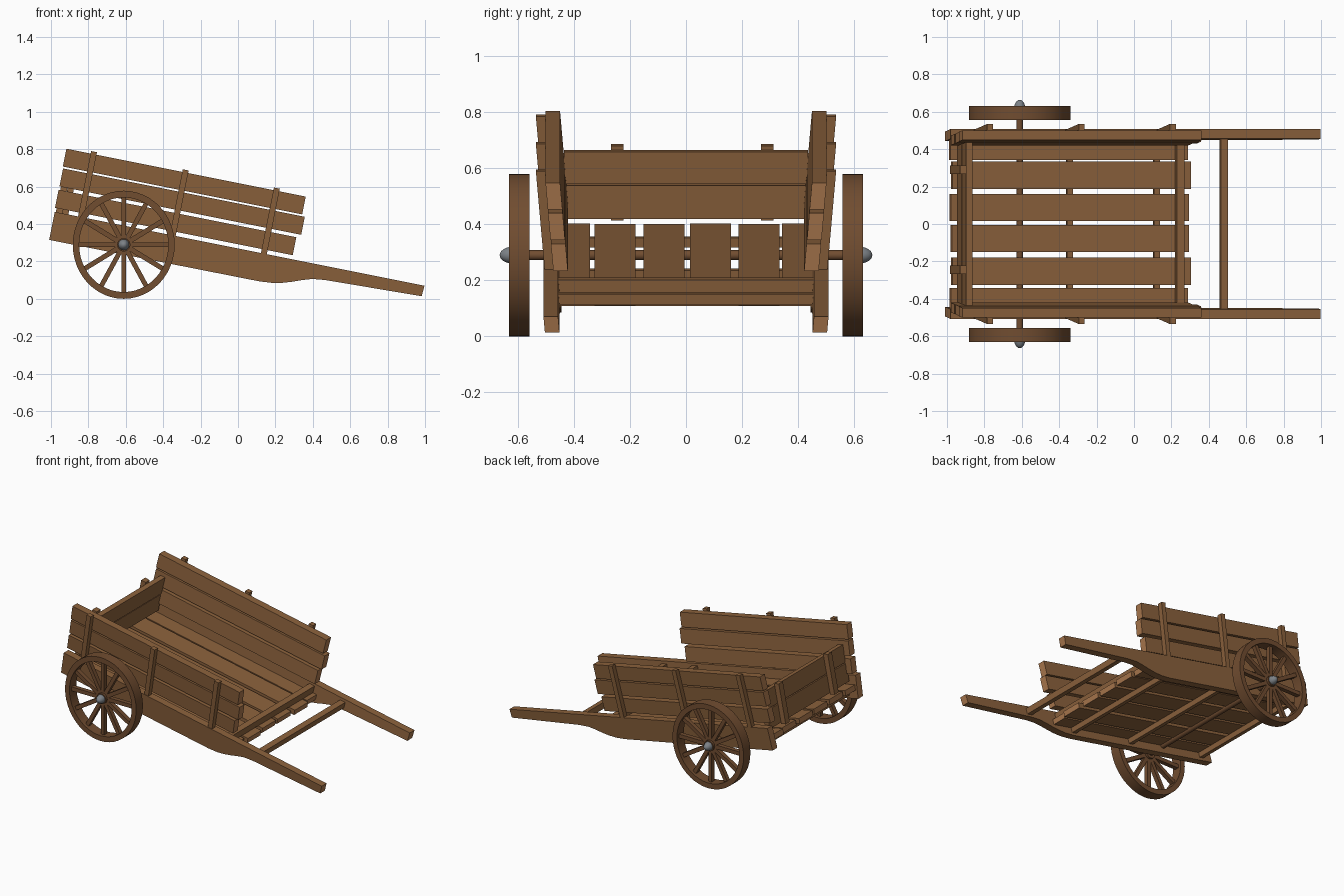
import bpy, bmesh, math
from mathutils import Vector, Matrix

if "Cube" in bpy.data.objects:
    bpy.data.objects.remove(bpy.data.objects["Cube"])

# ---- materials ----
def material(name, rgb):
    m = bpy.data.materials.new(name)
    m.diffuse_color = (*rgb, 1)
    m.use_nodes = True
    m.node_tree.nodes["Principled BSDF"].inputs["Base Color"].default_value = m.diffuse_color
    return m

WOOD = material("wood", (0.262, 0.122, 0.046))
END = material("end_grain", (0.40, 0.185, 0.075))
DARK = material("dark_wood", (0.165, 0.074, 0.030))
METAL = material("grey_metal", (0.20, 0.22, 0.24))

# ---- tilted cart frame: u runs along the bed, v is up from the shaft tops ----
TILT = math.radians(11.3)
C, S = math.cos(TILT), math.sin(TILT)
LEAN = 0.087  # outward lean of the sides

def cart(u, y, v):
    return Vector((-0.97 + u * C + v * S, y, 0.463 - u * S + v * C))

def finish(name, bm, mats, smooth=False):
    bmesh.ops.recalc_face_normals(bm, faces=bm.faces)
    me = bpy.data.meshes.new(name)
    bm.to_mesh(me)
    bm.free()
    ob = bpy.data.objects.new(name, me)
    bpy.context.collection.objects.link(ob)
    for m in mats:
        me.materials.append(m)
    if smooth:
        bpy.ops.object.select_all(action='DESELECT')
        ob.select_set(True)
        bpy.context.view_layer.objects.active = ob
        bpy.ops.object.shade_smooth_by_angle(angle=math.radians(35))
    return ob

def prism(name, profile, y, width, side=1, lean=0.0, ends=False):
    """Extrude a (u, v) profile across y in the cart frame; ends=True colours the end faces."""
    bm = bmesh.new()
    loops = [[bm.verts.new(cart(u, side * (y + d * width / 2 + lean * v), v)) for u, v in profile]
             for d in (-1, 1)]
    bm.faces.new(loops[0])
    bm.faces.new(loops[1][::-1])
    n = len(profile)
    for i in range(n):
        j = (i + 1) % n
        bm.faces.new((loops[0][i], loops[0][j], loops[1][j], loops[1][i]))
    bmesh.ops.recalc_face_normals(bm, faces=bm.faces)
    if ends:
        along = Vector((C, 0, -S))
        for f in bm.faces:
            if abs(f.normal.dot(along)) > 0.95:
                f.material_index = 1
    return finish(name, bm, [WOOD, END])

def box(name, u0, u1, v0, v1, y, width, **kw):
    return prism(name, [(u0, v0), (u1, v0), (u1, v1), (u0, v1)], y, width, **kw)

# ---- shafts, side planks and posts, mirrored left and right ----
SHAFT = [(-0.01, 0), (2.006, 0), (2.002, -0.058), (1.48, -0.074), (1.41, -0.082),
         (1.36, -0.098), (1.31, -0.117), (1.26, -0.133), (1.21, -0.144), (1.14, -0.15), (-0.01, -0.153)]
PLANKS = [(-0.015, 1.293, 0.022, 0.120), (-0.012, 1.306, 0.138, 0.236), (-0.015, 1.290, 0.246, 0.343)]
PLANKS[0] = (-0.013, 1.283, 0.022, 0.120)
for side, tag in ((-1, "right"), (1, "left")):
    prism(f"shaft_{tag}", SHAFT, 0.482, 0.052, side=side, lean=LEAN, ends=True)
    for i, (u0, u1, v0, v1) in enumerate(PLANKS):
        box(f"side_plank_{tag}_{i}", u0, u1, v0, v1, 0.445, 0.052, side=side, lean=LEAN, ends=True)
    for i, u in enumerate((0.133, 0.633, 1.13)):
        box(f"side_post_{tag}_{i}", u - 0.016, u + 0.016, -0.01, 0.357, 0.487, 0.034, side=side, lean=LEAN)

# ---- floor planks ----
FLOOR = [(0.405, 0.0, 1.295), (0.260, 0.012, 1.312), (0.088, 0.004, 1.302),
         (-0.078, 0.008, 1.302), (-0.253, 0.012, 1.312), (-0.405, 0.004, 1.295)]
for i, (y, u0, u1) in enumerate(FLOOR):
    box(f"floor_plank_{i}", u0, u1, -0.098, -0.062, y, 0.146 if abs(y) < 0.3 else 0.125, ends=True)

# ---- beams under the floor, front rail on the floor, bar between the shafts ----
for i, u in enumerate((0.07, 0.66, 1.135)):
    box(f"floor_beam_{i}", u - 0.016, u + 0.016, -0.132, -0.098, 0, 0.92)
box("front_rail", 1.226, 1.266, -0.062, -0.014, 0, 0.91)
box("shaft_crossbar", 1.466, 1.506, -0.058, -0.018, 0, 0.92)

# ---- tailboard with two posts ----
box("tailboard_lower", 0.03, 0.064, -0.034, 0.088, 0, 0.87)
box("tailboard_upper", 0.032, 0.066, 0.094, 0.211, 0, 0.87)
for i, y in enumerate((-0.245, 0.29)):
    box(f"tailboard_post_{i}", -0.004, 0.031, -0.045, 0.226, y, 0.044)

# ---- axle and wheels ----
AX, AZ = -0.611, 0.289
ALONG_Y = Matrix.Rotation(math.pi / 2, 4, 'X')

def cylinder(name, radius, length, y, mat, segs=16):
    bm = bmesh.new()
    bmesh.ops.create_cone(bm, cap_ends=True, segments=segs, radius1=radius, radius2=radius,
                          depth=length, matrix=Matrix.Translation((AX, y, AZ)) @ ALONG_Y)
    return finish(name, bm, [mat], True)

cylinder("axle", 0.018, 1.2, 0, DARK)

RX, RZ, SEG = 0.2725, 0.289, 48
for side, tag in ((-1, "right"), (1, "left")):
    yc = side * 0.594
    # rim: rectangular section swept round a slightly tall wheel
    bm = bmesh.new()
    rings = []
    for k in range(SEG):
        a = 2 * math.pi * k / SEG
        rings.append([bm.verts.new((AX + RX * r * math.cos(a), yc + dy, AZ + RZ * r * math.sin(a)))
                      for r, dy in ((1, -0.037), (1, 0.037), (0.875, 0.037), (0.875, -0.037))])
    for k in range(SEG):
        p, q = rings[k], rings[(k + 1) % SEG]
        for i in range(4):
            j = (i + 1) % 4
            bm.faces.new((p[i], p[j], q[j], q[i]))
    finish(f"wheel_rim_{tag}", bm, [DARK], True)

    # twelve spokes
    bm = bmesh.new()
    for k in range(12):
        a = math.pi * k / 6
        m = (Matrix.Translation((AX, yc, AZ)) @ Matrix.Diagonal((RX, 1, RZ, 1))
             @ Matrix.Rotation(a, 4, 'Y') @ Matrix.Translation((0.48, 0, 0))
             @ Matrix.Diagonal((0.82, 0.03, 0.092, 1)))
        bmesh.ops.create_cube(bm, size=1, matrix=m)
    finish(f"wheel_spokes_{tag}", bm, [DARK])

    # hub and rounded metal cap
    cylinder(f"wheel_hub_{tag}", 0.036, 0.06, yc, DARK, 20)
    bm = bmesh.new()
    bmesh.ops.create_uvsphere(bm, u_segments=20, v_segments=12, radius=1,
                              matrix=Matrix.Translation((AX, side * 0.617, AZ)) @ ALONG_Y
                              @ Matrix.Diagonal((0.030, 0.030, 0.047, 1)))
    finish(f"hub_cap_{tag}", bm, [METAL], True)
